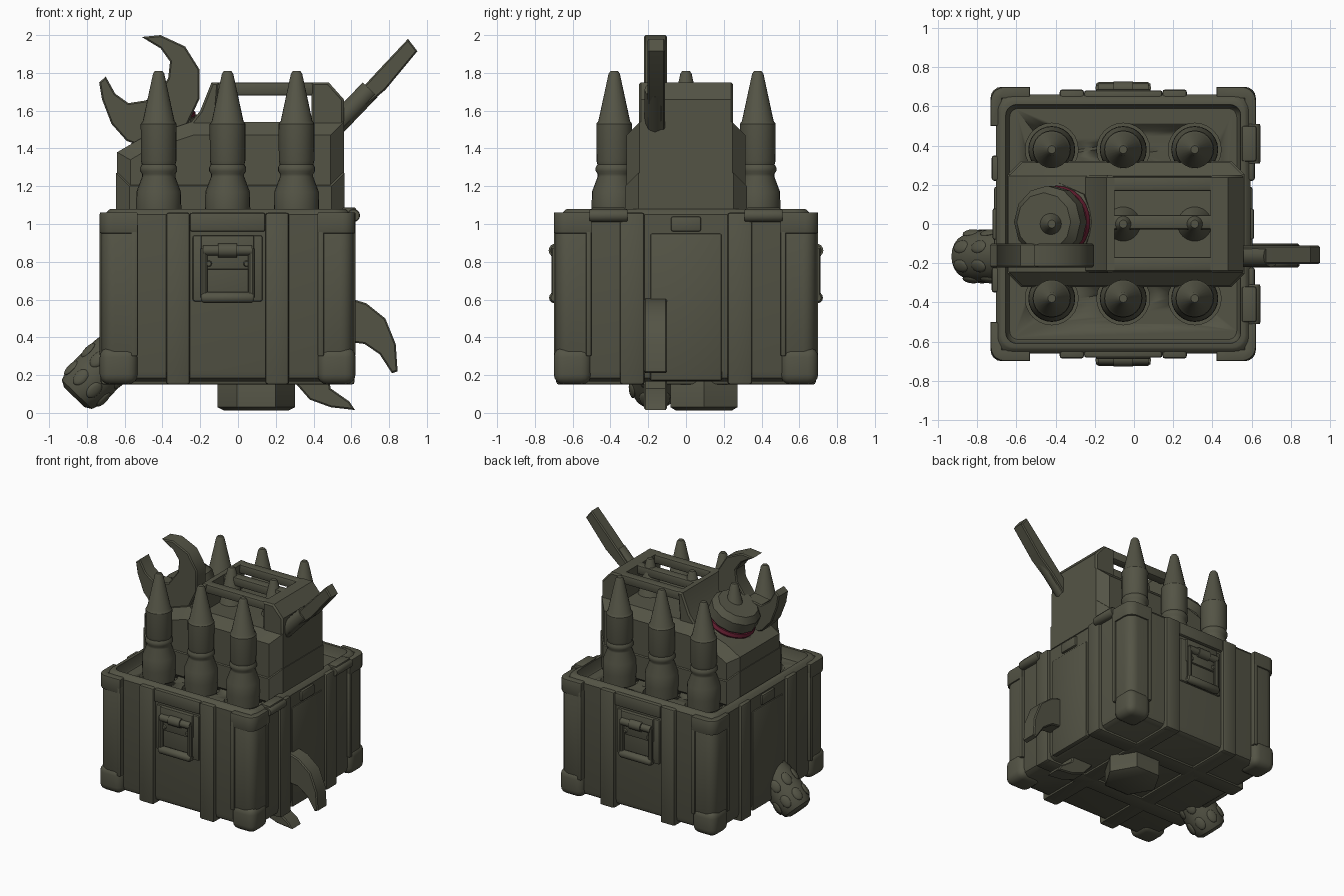
import bpy, bmesh, math
from mathutils import Vector, Matrix

if "Cube" in bpy.data.objects:
    bpy.data.objects.remove(bpy.data.objects["Cube"])

CX, HX, HY = -0.055, 0.65, 0.66          # crate centre and half sizes


def material(name, rgb):
    m = bpy.data.materials.new(name)
    m.diffuse_color = (*rgb, 1)
    m.use_nodes = True
    m.node_tree.nodes["Principled BSDF"].inputs["Base Color"].default_value = m.diffuse_color
    return m


OLIVE = material("olive_drab", (0.088, 0.088, 0.060))
RED = material("dark_red", (0.15, 0.015, 0.035))


def finish(name, bm, mat=OLIVE, angle=35):
    bmesh.ops.recalc_face_normals(bm, faces=bm.faces)
    me = bpy.data.meshes.new(name)
    bm.to_mesh(me)
    bm.free()
    ob = bpy.data.objects.new(name, me)
    bpy.context.collection.objects.link(ob)
    me.materials.append(mat)
    bpy.ops.object.select_all(action='DESELECT')
    ob.select_set(True)
    bpy.context.view_layer.objects.active = ob
    bpy.ops.object.shade_smooth_by_angle(angle=math.radians(angle))
    return ob


def box(name, lo, hi, bevel=0.012, seg=2):
    bm = bmesh.new()
    lo, hi = Vector(lo), Vector(hi)
    bmesh.ops.create_cube(bm, size=1)
    for v in bm.verts:
        v.co = Vector([(lo[i] + hi[i]) / 2 + v.co[i] * abs(hi[i] - lo[i]) for i in range(3)])
    if bevel:
        bmesh.ops.bevel(bm, geom=bm.edges[:], offset=bevel, segments=seg, profile=0.5, affect='EDGES')
    return finish(name, bm)


def prism(name, pts, axis, a, b, bevel=0.0, seg=1):
    """Extrude a 2D outline along 'y' (points are x,z) or 'z' (points are x,y)."""
    bm = bmesh.new()
    at = (lambda p, h: (p[0], h, p[1])) if axis == 'y' else (lambda p, h: (p[0], p[1], h))
    rings = [[bm.verts.new(at(p, h)) for p in pts] for h in (a, b)]
    caps = [bm.faces.new(r) for r in rings]
    n = len(pts)
    for i in range(n):
        j = (i + 1) % n
        bm.faces.new((rings[0][i], rings[0][j], rings[1][j], rings[1][i]))
    if bevel:
        bmesh.ops.recalc_face_normals(bm, faces=bm.faces)
        edges = list({e for f in caps for e in f.edges})
        bmesh.ops.bevel(bm, geom=edges, offset=bevel, segments=seg, profile=0.5, affect='EDGES')
    return finish(name, bm)


def loft(bm, rings):
    loops = [[bm.verts.new(p) for p in r] for r in rings]
    n = len(loops[0])
    for r, s in zip(loops, loops[1:]):
        for i in range(n):
            bm.faces.new((r[i], r[(i + 1) % n], s[(i + 1) % n], s[i]))
    bm.faces.new(loops[0])
    bm.faces.new(loops[-1])


def lathe(name, profile, origin=(0, 0, 0), axis=(0, 0, 1), sides=24, mat=OLIVE):
    bm = bmesh.new()
    loft(bm, [[(r * math.cos(2 * math.pi * k / sides), r * math.sin(2 * math.pi * k / sides), z)
               for k in range(sides)] for r, z in profile])
    rot = Vector(axis).to_track_quat('Z', 'Y').to_matrix().to_4x4()
    bm.transform(Matrix.Translation(origin) @ rot)
    return finish(name, bm, mat)


def round_rect(inset, z, rad=0.08, seg=5):
    hx, hy, r = HX - inset, HY - inset, max(rad - inset * 0.5, 0.03)
    pts = []
    for q, (sx, sy) in enumerate(((1, 1), (-1, 1), (-1, -1), (1, -1))):
        for k in range(seg + 1):
            t = (q + k / seg) * math.pi / 2
            pts.append((CX + sx * (hx - r) + r * math.cos(t), sy * (hy - r) + r * math.sin(t), z))
    return pts


# crate shell with rim and recessed tray
bm = bmesh.new()
loft(bm, [round_rect(i, z) for i, z in ((0.04, 0.165), (0.01, 0.185), (0, 0.22), (0, 1.05),
          (0.02, 1.075), (0.03, 1.08), (0.05, 1.08), (0.062, 1.01), (0.07, 1.0))])
crate = finish("crate", bm)

# sockets cut in the tray
spots = [(CX + dx, y) for dx in (-0.365, 0, 0.365) for y in (-0.38, 0, 0.38)]
bm = bmesh.new()
for x, y in spots:
    bmesh.ops.create_cone(bm, cap_ends=True, segments=24, radius1=0.135, radius2=0.135, depth=0.3,
                          matrix=Matrix.Translation((x, y, 1.03)))
cutter = finish("socket_cutter", bm)
cutter.hide_render = True
mod = crate.modifiers.new("sockets", 'BOOLEAN')
mod.operation, mod.object = 'DIFFERENCE', cutter
bpy.context.view_layer.objects.active = crate
bpy.ops.object.modifier_apply(modifier=mod.name)
bpy.data.objects.remove(cutter)

# shells standing in the sockets
SHELL = [(0.11, 0.87), (0.12, 1.08), (0.118, 1.17), (0.088, 1.25), (0.088, 1.265), (0.098, 1.28),
         (0.098, 1.30), (0.089, 1.315), (0.094, 1.335), (0.095, 1.53), (0.084, 1.545),
         (0.03, 1.795), (0.02, 1.81)]
for x, y in spots:
    lathe("shell", SHELL, (x, y, 0))

# corner posts: recessed column, top cap and solid boot
def corner(name, sx, sy, hx, hy, w, z0, z1):
    t, r = 0.058, 0.07
    arc = [(hx - r + r * math.sin(a), hy - r + r * math.cos(a)) for a in [k * math.pi / 10 for k in range(6)]]
    pts = [(hx - w, hy)] + arc + [(hx, hy - w), (hx - t, hy - w), (hx - t, hy - t), (hx - w, hy - t)]
    prism(name, [(CX + sx * u, sy * v) for u, v in pts], 'z', z0, z1, 0.008, 2)


for sx in (-1, 1):
    for sy in (-1, 1):
        corner("post", sx, sy, 0.667, 0.69, 0.17, 0.30, 1.0)
        corner("post_cap", sx, sy, 0.677, 0.70, 0.2, 0.95, 1.062)
        box("post_boot", (CX + sx * 0.475, sy * 0.5, 0.15), (CX + sx * 0.677, sy * 0.70, 0.35), 0.055, 4)
        # raised strips on the inner post edges
        box("post_edge", (CX + sx * 0.475, sy * 0.64, 0.3), (CX + sx * 0.51, sy * 0.70, 1.0), 0.008)
        box("post_edge", (CX + sx * 0.62, sy * 0.5, 0.3), (CX + sx * 0.677, sy * 0.53, 1.0), 0.008)

# ribs wrapping round the walls and bottom
for s in (-1, 1):
    a, b = CX + s * 0.2, CX + s * 0.325
    box("bottom_rib", (a, -0.66, 0.15), (b, 0.66, 0.2))
    box("bottom_rib", (CX - 0.65, s * 0.22, 0.15), (CX + 0.65, s * 0.35, 0.2))
    for t in (-1, 1):
        box("wall_rib", (a, t * 0.62, 0.15), (b, t * 0.687, 1.06), 0.014)
        box("side_rib", (CX + t * 0.61, s * 0.22, 0.15), (CX + t * 0.672, s * 0.35, 1.06), 0.014)
    # centre panels and top bars
    box("side_panel", (CX + s * 0.62, -0.19, 0.17), (CX + s * 0.66, 0.19, 0.95))
    box("side_top_bar", (CX + s * 0.62, -0.08, 0.96), (CX + s * 0.668, 0.08, 1.04))
    box("front_top_bar", (CX - 0.2, s * 0.63, 0.96), (CX + 0.2, s * 0.682, 1.06))
    # hinge barrels on the right rim
    lathe("hinge_barrel", [(0.03, -0.1), (0.034, -0.09), (0.034, 0.09), (0.03, 0.1)],
          (0.612, s * 0.41, 1.045), (0, 1, 0), 16)
    box("hinge_leaf", (0.55, s * 0.32, 1.04), (0.625, s * 0.50, 1.088), 0.01)

# carry latches on front and back
for s in (-1, 1):
    box("latch_frame", (CX - 0.185, s * 0.64, 0.59), (CX + 0.185, s * 0.675, 0.94))
    box("latch_plate", (CX - 0.14, s * 0.65, 0.76), (CX + 0.14, s * 0.69, 0.94), 0.008)
    lathe("latch_hinge", [(0.028, -0.13), (0.028, 0.13)], (CX, s * 0.69, 0.86), (1, 0, 0), 14)
    lathe("latch_knuckle", [(0.037, -0.05), (0.037, 0.05)], (CX, s * 0.69, 0.86), (1, 0, 0), 14)
    lathe("latch_grip", [(0.02, -0.14), (0.03, -0.125), (0.03, 0.125), (0.02, 0.14)],
          (CX, s * 0.695, 0.61), (1, 0, 0), 14)
    for t in (-1, 1):
        lathe("latch_arm", [(0.018, 0), (0.018, 0.26)], (CX + t * 0.125, s * 0.695, 0.61), sides=10)
        lathe("latch_rivet", [(0.018, 0), (0.012, 0.012)], (CX + t * 0.1, s * 0.688, 0.79), (0, s, 0), 10)

# fuel can: chamfered body, wider lower half, handle horns and bars
prism("can_body", [(-0.64, 0.95), (-0.64, 1.38), (-0.52, 1.45), (-0.25, 1.54), (0.56, 1.54), (0.56, 0.95)],
      'y', -0.315, 0.315, 0.07)
prism("can_lower", [(-0.645, 0.95), (-0.645, 1.27), (0.565, 1.27), (0.565, 0.95)], 'y', -0.322, 0.322, 0.07)
HORNS = {"handle_left": [(-0.28, 1.5), (-0.2, 1.6), (-0.14, 1.75), (-0.1, 1.75), (-0.12, 1.5)],
         "handle_right": [(0.39, 1.5), (0.39, 1.75), (0.48, 1.75), (0.56, 1.66), (0.56, 1.5)]}
for name, pts in HORNS.items():
    prism(name, pts, 'y', -0.25, 0.25, 0.012)
for y in (-0.205, 0.01, 0.205):
    box("handle_bar", (-0.14, y - 0.037, 1.68), (0.42, y + 0.037, 1.75), 0.014)

# filler cap tilted to the left, with a red seal
base, tilt = Vector((-0.375, 0.01, 1.47)), Vector((-0.4, 0, 0.92)).normalized()
lathe("filler_neck", [(0.2, -0.06), (0.2, 0.03), (0.17, 0.05)], base, tilt, 8)
lathe("seal_ring", [(0.178, 0.03), (0.186, 0.05), (0.178, 0.075)], base, tilt, 24, RED)
lathe("filler_cap", [(0.17, 0.075), (0.185, 0.09), (0.185, 0.17), (0.15, 0.215)], base, tilt, 12)

# double open-ended wrench running through the crate
WRENCH = [(-0.51, 1.99), (-0.41, 2.0), (-0.28, 1.94), (-0.205, 1.82), (-0.205, 1.66), (-0.28, 1.5),
          (0.4, 0.58), (0.55, 0.62), (0.68, 0.58), (0.78, 0.5), (0.835, 0.365), (0.845, 0.22),
          (0.815, 0.21), (0.75, 0.31), (0.67, 0.365), (0.55, 0.38), (0.47, 0.28), (0.49, 0.13),
          (0.59, 0.06), (0.62, 0.015), (0.49, 0.03), (0.38, 0.07), (0.31, 0.15), (0.24, 0.3),
          (0.25, 0.46), (-0.42, 1.38), (-0.59, 1.44), (-0.67, 1.53), (-0.72, 1.66), (-0.735, 1.75),
          (-0.7, 1.78), (-0.65, 1.69), (-0.58, 1.64), (-0.45, 1.66), (-0.37, 1.77), (-0.36, 1.86),
          (-0.41, 1.93)]
prism("wrench", WRENCH, 'y', -0.222, -0.1, 0.008)

# screwdriver running through the crate: grip, shaft and flat blade
tail, tip = Vector((-0.86, -0.165, 0.09)), Vector((0.925, -0.165, 1.945))
along = (tip - tail).normalized()
lathe("screwdriver_grip", [(0.075, -0.01), (0.11, 0.01), (0.13, 0.06), (0.135, 0.14), (0.13, 0.28),
                           (0.11, 0.42), (0.09, 0.5)], tail, along, 20)
lathe("screwdriver_shaft", [(0.055, 0.4), (0.055, 2.25)], tail, along, 12)
prism("screwdriver_blade", [(0.5, 1.5), (0.52, 1.58), (0.62, 1.68), (0.74, 1.81), (0.9, 1.98), (0.95, 1.915),
                            (0.78, 1.71), (0.66, 1.61), (0.56, 1.5)], 'y', -0.205, -0.11, 0.008)
rot = along.to_track_quat('Z', 'Y').to_matrix().to_4x4()
bm = bmesh.new()
for h in (0.09, 0.22):
    for k in range(8):
        a = 2 * math.pi * (k + 0.5) / 8
        place = Matrix.Translation((0.13 * math.cos(a), 0.13 * math.sin(a), h)) @ Matrix.Rotation(a, 4, 'Z')
        bmesh.ops.create_uvsphere(bm, u_segments=12, v_segments=8, radius=1, matrix=Matrix.Translation(tail)
                                  @ rot @ place @ Matrix.Diagonal((0.014, 0.035, 0.05, 1)))
finish("grip_studs", bm)

# hexagonal bolt head under the crate
lathe("hex_bolt", [(0.17, 0.012), (0.205, 0.03), (0.205, 0.15), (0.19, 0.18)], (0.097, 0.095, 0), sides=6)
